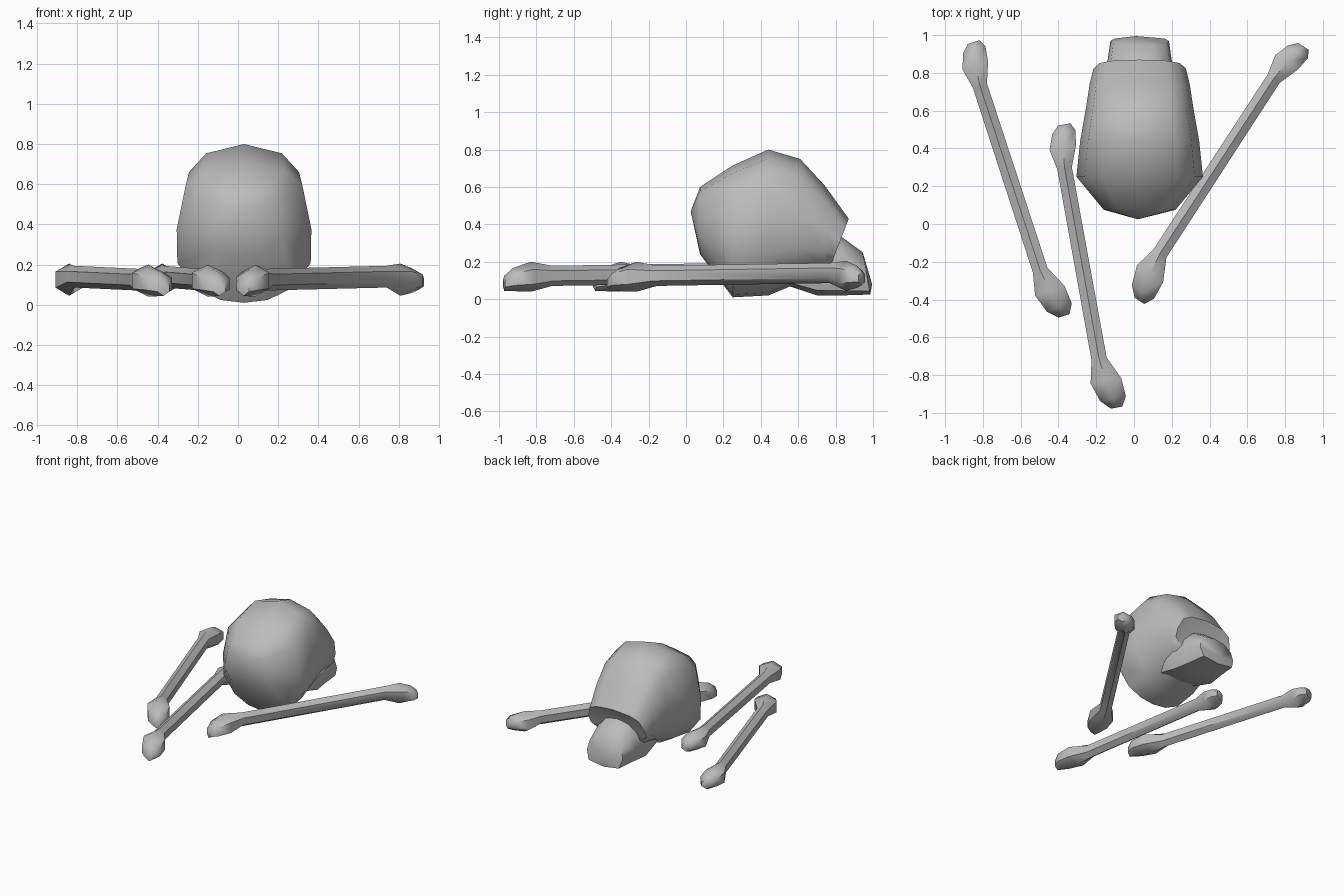
import bpy
import bmesh
import math
from mathutils import Vector

cube = bpy.data.objects.get("Cube")
if cube:
    bpy.data.objects.remove(cube, do_unlink=True)

GREY = (0.5, 0.5, 0.5, 1.0)
bone_grey = bpy.data.materials.new("bone_grey")
bone_grey.use_nodes = True
bone_grey.diffuse_color = GREY
bsdf = next(n for n in bone_grey.node_tree.nodes if n.type == 'BSDF_PRINCIPLED')
bsdf.inputs["Base Color"].default_value = GREY


def loft(name, rings, start=None, end=None):
    """Skin closed rings of points; close each end with a point or a flat cap."""
    bm = bmesh.new()
    loops = [[bm.verts.new(p) for p in ring] for ring in rings]
    n = len(loops[0])
    for a, b in zip(loops, loops[1:]):
        for i in range(n):
            j = (i + 1) % n
            bm.faces.new((a[i], a[j], b[j], b[i]))
    for loop, tip in ((loops[0], start), (loops[-1], end)):
        if tip is None:
            bm.faces.new(loop)
        else:
            apex = bm.verts.new(tip)
            for i in range(n):
                bm.faces.new((loop[i], loop[(i + 1) % n], apex))
    bmesh.ops.recalc_face_normals(bm, faces=bm.faces)
    mesh = bpy.data.meshes.new(name)
    bm.to_mesh(mesh)
    bm.free()
    mesh.materials.append(bone_grey)
    mesh.shade_smooth()
    mesh.set_sharp_from_angle(angle=math.radians(55))
    obj = bpy.data.objects.new(name, mesh)
    bpy.context.collection.objects.link(obj)
    return obj


def section(half, y, bottom, top, width, lean=0.0, xc=0.03):
    """Mirror a half outline (side, height) into a full cross-section."""
    outline = half + [(-s, h) for s, h in reversed(half[1:-1])]
    return [Vector((xc + s * width, y + lean * (h - 0.5),
                    bottom + h * (top - bottom))) for s, h in outline]


# Cranium: egg-shaped sections from the back of the head to the brow
egg = [(0, 1), (0.6, 0.94), (0.87, 0.82), (1, 0.52), (0.99, 0.28),
       (0.7, 0.1), (0.35, 0.02), (0, 0)]
cranium = [
    (0.075, 0.24, 0.60, 0.19),
    (0.25, 0.01, 0.715, 0.335),
    (0.44, 0.02, 0.80, 0.315),
    (0.61, 0.09, 0.75, 0.285),
    (0.74, 0.12, 0.61, 0.265),
    (0.82, 0.17, 0.43, 0.245, 0.10),
]
loft("cranium", [section(egg, *c) for c in cranium],
     start=(0.02, 0.025, 0.47), end=(0.03, 0.80, 0.31))

# Muzzle and upper jaw, broader at the cheeks
block = [(0, 1), (0.55, 0.93), (0.9, 0.72), (1, 0.4), (0.85, 0.08), (0, 0)]
muzzle = [
    (0.52, 0.08, 0.30, 0.18),
    (0.70, 0.02, 0.36, 0.20),
    (0.83, 0.02, 0.335, 0.175),
    (0.965, 0.025, 0.25, 0.155, -0.04),
]
loft("muzzle", [section(block, *m) for m in muzzle], end=(0.01, 0.995, 0.08))


# Long bones: six-sided shaft with bent, flared knobs at both ends
def long_bone(name, far, near):
    far, near = Vector((*far, 0)), Vector((*near, 0))
    length = (near - far).length
    axis = (near - far) / length
    side = Vector((-axis.y, axis.x, 0))
    # distance along, sideways bend, centre height, half width, half height
    stations = [
        (0.01, 0.04, 0.11, 0.038, 0.035),
        (0.05, 0.03, 0.12, 0.072, 0.06),
        (0.13, 0.01, 0.125, 0.082, 0.08),
        (0.24, 0, 0.14, 0.045, 0.054),
        (length - 0.28, 0, 0.125, 0.047, 0.054),
        (length - 0.16, 0.015, 0.12, 0.095, 0.08),
        (length - 0.06, 0.035, 0.105, 0.08, 0.062),
        (length - 0.01, 0.045, 0.085, 0.035, 0.04),
    ]
    rings = []
    for along, bend, height, half_w, half_h in stations:
        centre = far + axis * along + side * bend + Vector((0, 0, height))
        rings.append([centre + side * half_w * math.cos(a)
                      + Vector((0, 0, half_h * math.sin(a)))
                      for a in (math.tau * (i + 0.5) / 6 for i in range(6))])
    loft(name, rings)


long_bone("outer_right_bone", (-0.89, 0.96), (-0.41, -0.51))
long_bone("inner_right_bone", (-0.41, 0.53), (-0.135, -0.99))
long_bone("left_bone", (0.87, 0.97), (-0.015, -0.39))
